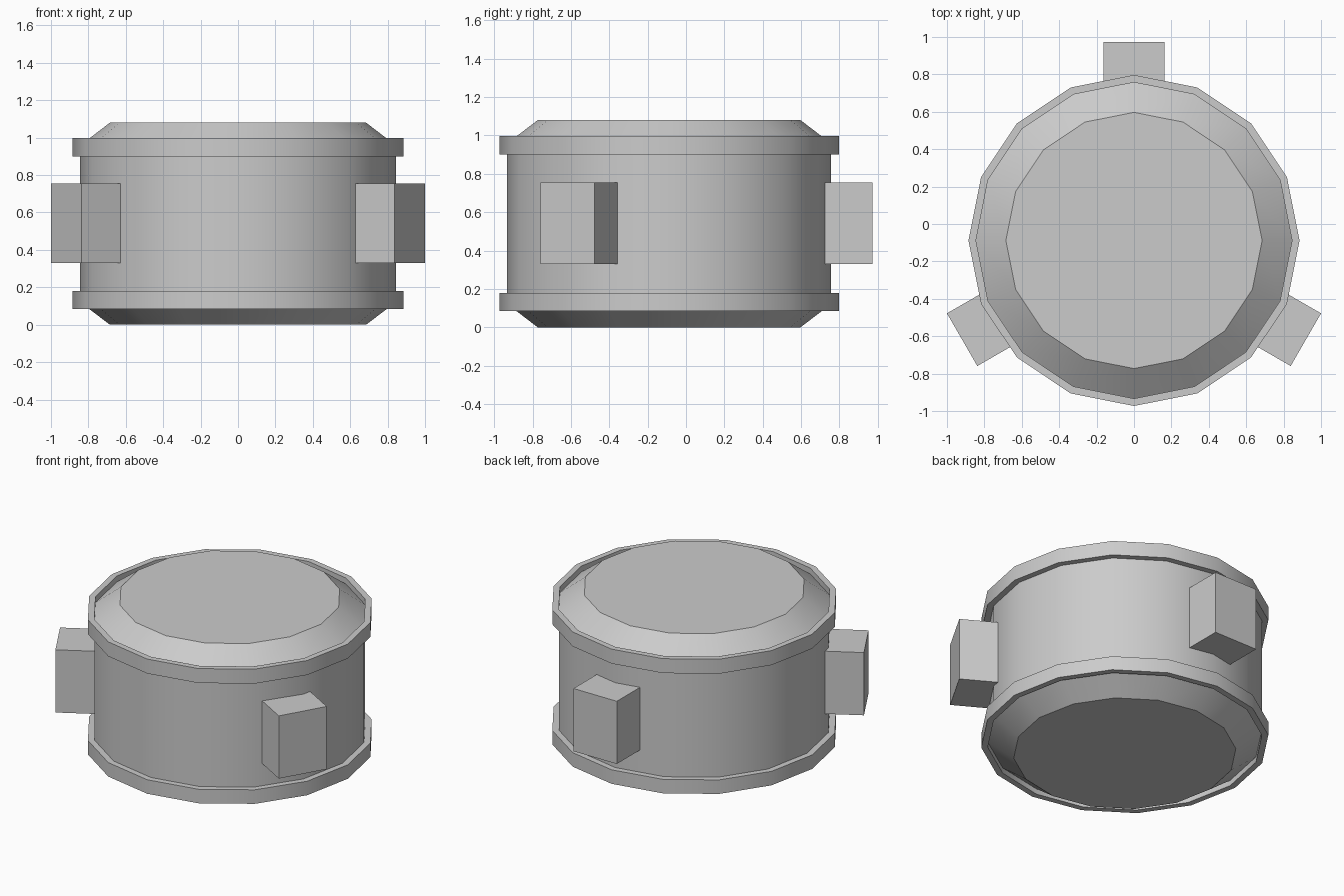
import bpy, bmesh, math
from mathutils import Matrix, Vector

cube = bpy.data.objects.get("Cube")
if cube:
    bpy.data.objects.remove(cube)

CENTRE = Vector((0, -0.088, 0))
SIDES = 16

grey = bpy.data.materials.new("plain grey")
grey.use_nodes = True
grey.diffuse_color = (0.6, 0.6, 0.6, 1)
grey.node_tree.nodes["Principled BSDF"].inputs["Base Color"].default_value = (0.6, 0.6, 0.6, 1)


def finish(name, bm, smooth=False):
    bmesh.ops.recalc_face_normals(bm, faces=bm.faces)
    mesh = bpy.data.meshes.new(name)
    bm.to_mesh(mesh)
    bm.free()
    mesh.materials.append(grey)
    obj = bpy.data.objects.new(name, mesh)
    obj.location = CENTRE
    bpy.context.collection.objects.link(obj)
    if smooth:
        bpy.ops.object.select_all(action='DESELECT')
        obj.select_set(True)
        bpy.context.view_layer.objects.active = obj
        bpy.ops.object.shade_smooth_by_angle(angle=math.radians(30))
    return obj


def lathe(name, profile, closed):
    """Turn (radius, z) points round the axis; open profiles get flat caps."""
    bm = bmesh.new()
    loops = [[bm.verts.new((r * math.cos(math.tau * i / SIDES),
                            r * math.sin(math.tau * i / SIDES), z))
              for i in range(SIDES)] for r, z in profile]
    pairs = list(zip(loops, loops[1:]))
    if closed:
        pairs.append((loops[-1], loops[0]))
    else:
        bm.faces.new(loops[0])
        bm.faces.new(loops[-1])
    for a, b in pairs:
        for i in range(SIDES):
            j = (i + 1) % SIDES
            bm.faces.new((a[i], a[j], b[j], b[i]))
    return finish(name, bm, smooth=True)


# Drum with bevelled top and bottom
lathe("drum_body", [(0.685, 0), (0.845, 0.122), (0.845, 0.958), (0.685, 1.08)], False)

# Raised rim bands
for name, low, high in (("lower_rim", 0.085, 0.18), ("upper_rim", 0.9, 0.998)):
    lathe(name, [(0.845, low), (0.885, low), (0.885, high), (0.845, high)], True)

# Three side blocks, evenly spaced round the drum
for name, angle in (("back_block", 90), ("right_block", 210), ("left_block", 330)):
    bm = bmesh.new()
    bmesh.ops.create_cube(bm, size=1)
    bmesh.ops.scale(bm, vec=(0.32, 0.325, 0.425), verts=bm.verts)
    bmesh.ops.translate(bm, vec=(0.901, 0, 0.5425), verts=bm.verts)
    bmesh.ops.rotate(bm, verts=bm.verts, cent=(0, 0, 0),
                     matrix=Matrix.Rotation(math.radians(angle), 3, 'Z'))
    finish(name, bm)
